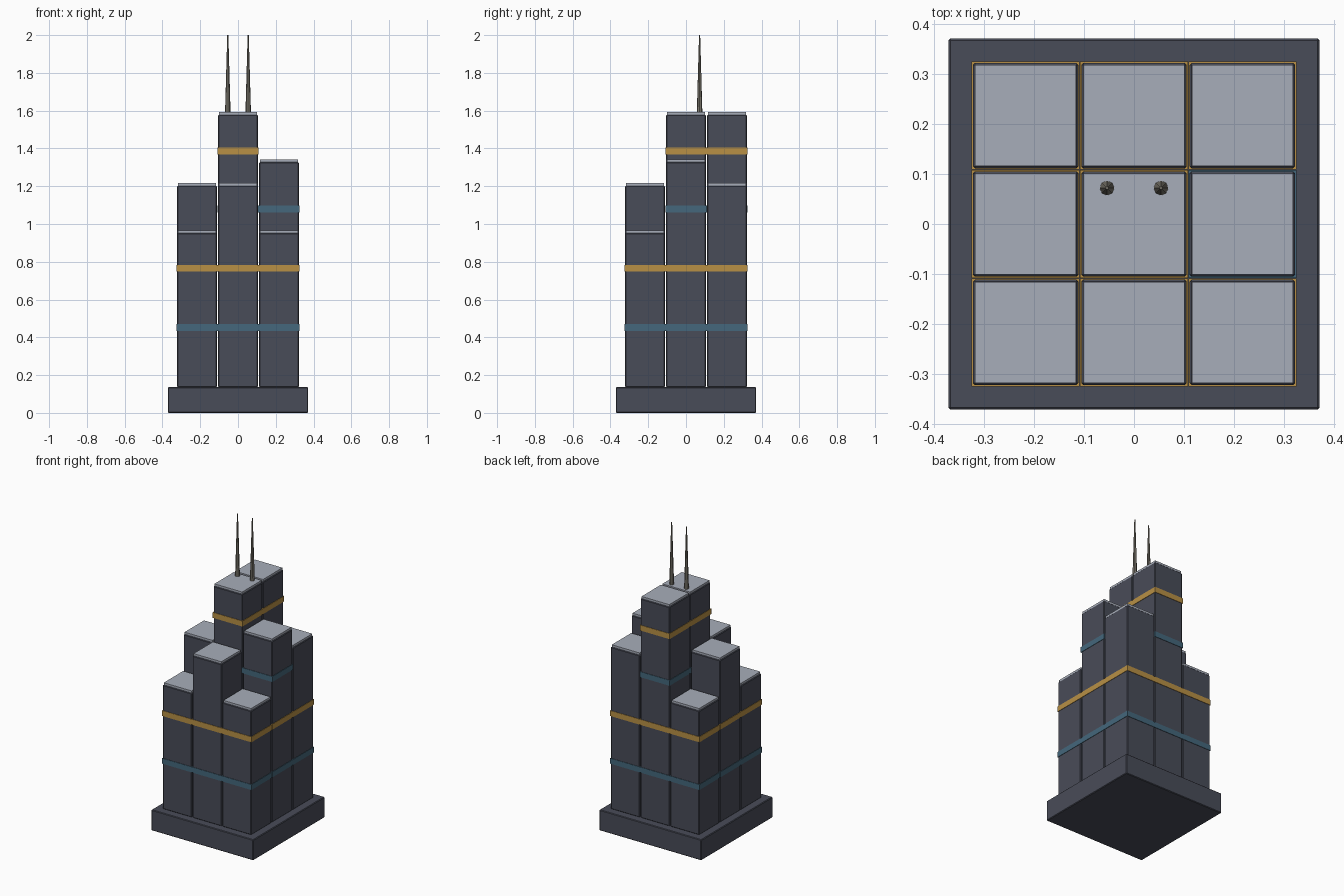
import bpy
import bmesh
from mathutils import Matrix

if "Cube" in bpy.data.objects:
    bpy.data.objects.remove(bpy.data.objects["Cube"], do_unlink=True)


def material(name, rgb):
    mat = bpy.data.materials.new(name)
    mat.use_nodes = True
    colour = (*rgb, 1)
    mat.diffuse_color = colour
    mat.node_tree.nodes["Principled BSDF"].inputs["Base Color"].default_value = colour
    return mat


SLATE = material("dark slate", (0.066, 0.072, 0.098))
ROOF = material("pale grey roof", (0.39, 0.42, 0.49))
AMBER = material("amber", (0.48, 0.28, 0.06))
TEAL = material("teal", (0.058, 0.137, 0.2))
METAL = material("warm grey metal", (0.21, 0.195, 0.16))


def finish(bm, name, mat):
    mesh = bpy.data.meshes.new(name)
    bm.to_mesh(mesh)
    bm.free()
    mesh.materials.append(mat)
    obj = bpy.data.objects.new(name, mesh)
    bpy.context.collection.objects.link(obj)
    return obj


def block(name, x, y, width, bottom, top, mat, bevel=0):
    """Square block, centred on x and y, with an optional chamfer."""
    bm = bmesh.new()
    size = Matrix.Diagonal((width, width, top - bottom, 1))
    bmesh.ops.create_cube(bm, size=1, matrix=size)
    obj = finish(bm, name, mat)
    obj.location = (x, y, (top + bottom) / 2)
    if bevel:
        mod = obj.modifiers.new("chamfer", "BEVEL")
        mod.width = bevel
        mod.segments = 1
    return obj


def spire(name, x, y, bottom, top):
    bm = bmesh.new()
    bmesh.ops.create_cone(bm, cap_ends=True, segments=8, radius1=0.015,
                          radius2=0.003, depth=top - bottom)
    finish(bm, name, METAL).location = (x, y, (top + bottom) / 2)


PITCH = 0.217
BASE_TOP = 0.136
LOW, MID, HIGH, PEAK = 0.952, 1.202, 1.327, 1.578
BANDS = [(0.452, TEAL), (0.766, AMBER), (1.08, TEAL), (1.387, AMBER)]

# Tower heights, rows from front to back, columns from -x to +x
TOWERS = {
    "front": (LOW, MID, LOW),
    "middle": (MID, PEAK, HIGH),
    "back": (LOW, PEAK, MID),
}

# Plinth
block("plinth", 0, 0, 0.743, 0, BASE_TOP, SLATE, 0.004)

# Nine bundled towers, each with a roof slab and the bands it is tall enough for
for row, (row_name, heights) in enumerate(TOWERS.items()):
    for col, height in enumerate(heights):
        x, y = (col - 1) * PITCH, (row - 1) * PITCH
        label = row_name + "_" + ("right", "centre", "left")[col]
        block(label + "_tower", x, y, 0.211, BASE_TOP, height, SLATE, 0.004)
        block(label + "_roof", x, y, 0.202, height, height + 0.014, ROOF)
        for z, mat in BANDS:
            if z + 0.15 < height:
                block(label + "_band", x, y, 0.2165, z - 0.018, z + 0.018, mat)

# Twin spires on the centre tower
for side, name in ((-1, "right_spire"), (1, "left_spire")):
    spire(name, side * 0.054, 0.072, PEAK, 2.0)
